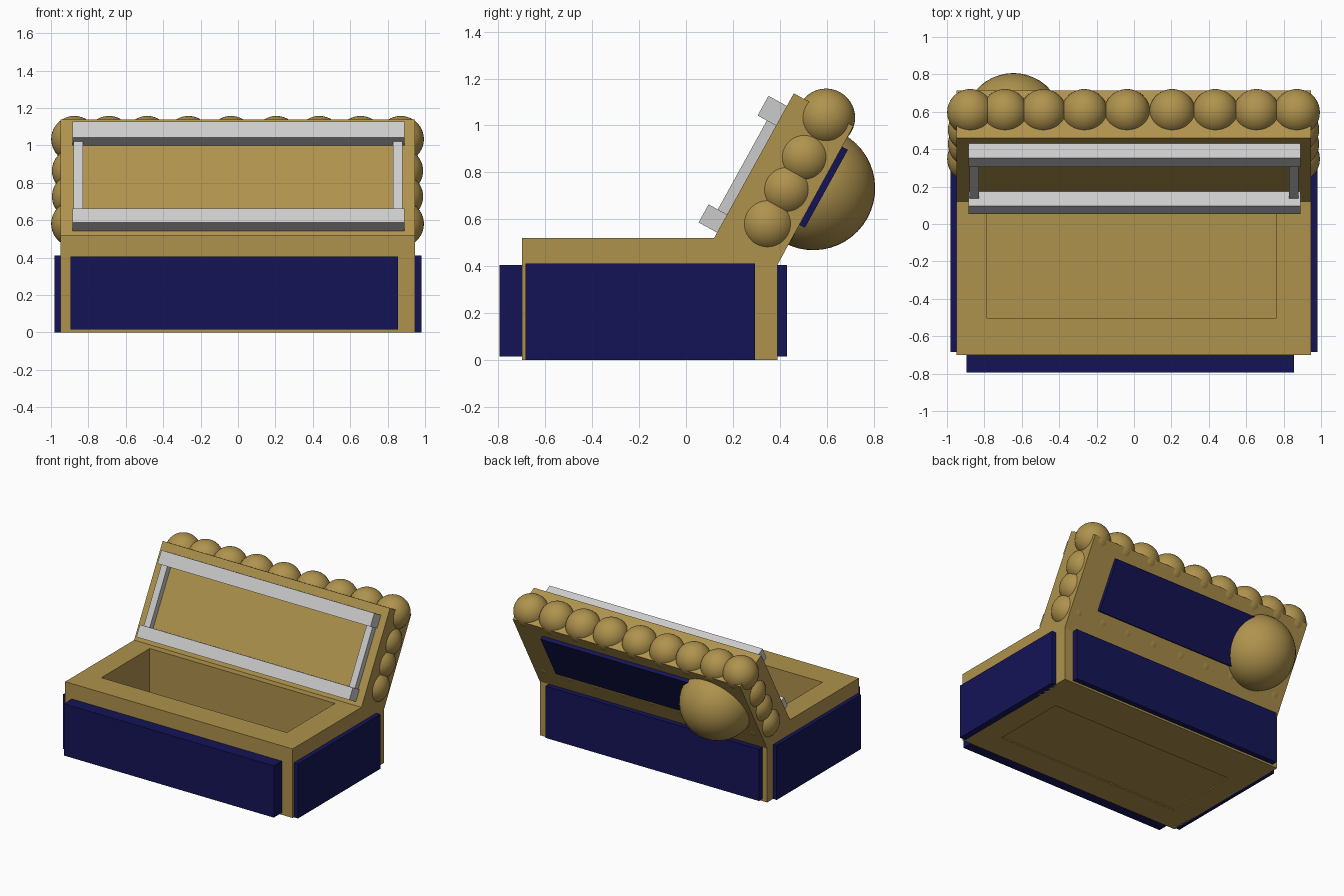
import bpy, bmesh, math
from mathutils import Matrix, Vector

if "Cube" in bpy.data.objects:
    bpy.data.objects.remove(bpy.data.objects["Cube"])


def material(name, rgb):
    m = bpy.data.materials.new(name)
    m.diffuse_color = (*rgb, 1)
    m.use_nodes = True
    m.node_tree.nodes["Principled BSDF"].inputs["Base Color"].default_value = m.diffuse_color
    return m


GOLD = material("gold", (0.43, 0.29, 0.075))
NAVY = material("navy", (0.007, 0.007, 0.095))

# Lid space: x across, y = depth from the inner face, z = distance up from the hinge
LID = Matrix.Translation((0, 0.12, 0.52)) @ Matrix.Rotation(-math.radians(28.9), 4, 'X')
WORLD = Matrix.Identity(4)


def finish(name, bm, mat):
    bmesh.ops.recalc_face_normals(bm, faces=bm.faces)
    me = bpy.data.meshes.new(name)
    bm.to_mesh(me)
    bm.free()
    ob = bpy.data.objects.new(name, me)
    bpy.context.collection.objects.link(ob)
    if mat:
        me.materials.append(mat)
    return ob


def box(name, xs, ys, zs, mat=None, space=WORLD):
    bm = bmesh.new()
    lo, hi = Vector((xs[0], ys[0], zs[0])), Vector((xs[1], ys[1], zs[1]))
    size = Matrix.Diagonal((*(hi - lo), 1))
    bmesh.ops.create_cube(bm, size=1, matrix=space @ Matrix.Translation((lo + hi) / 2) @ size)
    return finish(name, bm, mat)


def ball(name, x, depth, t, r, mat):
    bm = bmesh.new()
    bmesh.ops.create_uvsphere(bm, u_segments=40, v_segments=24, radius=r,
                              matrix=LID @ Matrix.Translation((x, depth, t)))
    for f in bm.faces:
        f.smooth = True
    return finish(name, bm, mat)


# Chest body and open lid: one side profile extruded across x
profile = [(-0.70, 0), (0.39, 0), (0.39, 0.405), (0.714, 0.997),
           (0.46, 1.137), (0.12, 0.52), (-0.70, 0.52)]
bm = bmesh.new()
face = bm.faces.new([bm.verts.new((-0.95, y, z)) for y, z in profile])
ext = bmesh.ops.extrude_face_region(bm, geom=[face])
bmesh.ops.translate(bm, vec=(1.895, 0, 0),
                    verts=[v for v in ext["geom"] if isinstance(v, bmesh.types.BMVert)])
body = finish("chest_body", bm, GOLD)

# Hollow inside, and shallow recess under the floor
for zs in ((0.02, 0.7), (-0.1, 0.008)):
    cutter = box("cutter", (-0.785, 0.76), (-0.505, 0.07), zs, GOLD)
    cutter.hide_render = True
    mod = body.modifiers.new("cut", 'BOOLEAN')
    mod.operation, mod.solver, mod.object = 'DIFFERENCE', 'EXACT', cutter
    bpy.context.view_layer.objects.active = body
    bpy.ops.object.modifier_apply(modifier=mod.name)
    bpy.data.objects.remove(cutter)

# Navy panels on the four walls and the lid
box("front_panel", (-0.895, 0.855), (-0.795, -0.69), (0.015, 0.405), NAVY)
box("back_panel", (-0.91, 0.87), (0.38, 0.43), (0.015, 0.405), NAVY)
box("right_panel", (0.93, 0.98), (-0.685, 0.295), (0, 0.41), NAVY)
box("left_panel", (-0.98, -0.93), (-0.685, 0.32), (0, 0.41), NAVY)
box("lid_panel", (-0.73, 0.73), (0.27, 0.318), (0.225, 0.605), NAVY, LID)

# Grey frame on the inner face of the lid
box("frame_bottom", (-0.885, 0.89), (-0.09, 0.002), (0.026, 0.114), None, LID)
box("frame_top", (-0.885, 0.89), (-0.09, 0.002), (0.547, 0.643), None, LID)
box("frame_left", (-0.88, -0.83), (-0.045, 0.002), (0.10, 0.56), None, LID)
box("frame_right", (0.83, 0.88), (-0.045, 0.002), (0.10, 0.56), None, LID)

# Ring of beads around the lid edge
row = [-0.875, -0.69, -0.485, -0.265, -0.037, 0.205, 0.435, 0.655, 0.87]
for t in (0.163, 0.68):
    for x in row:
        ball("lid_bead", x, 0.17, t, 0.124, GOLD)
for t in (0.33, 0.487):
    for x in (row[0], row[-1]):
        ball("side_bead", x, 0.17, t, 0.12, GOLD)

# Large dome on the outer face of the lid
ball("lid_dome", -0.645, 0.268, 0.39, 0.264, GOLD)
